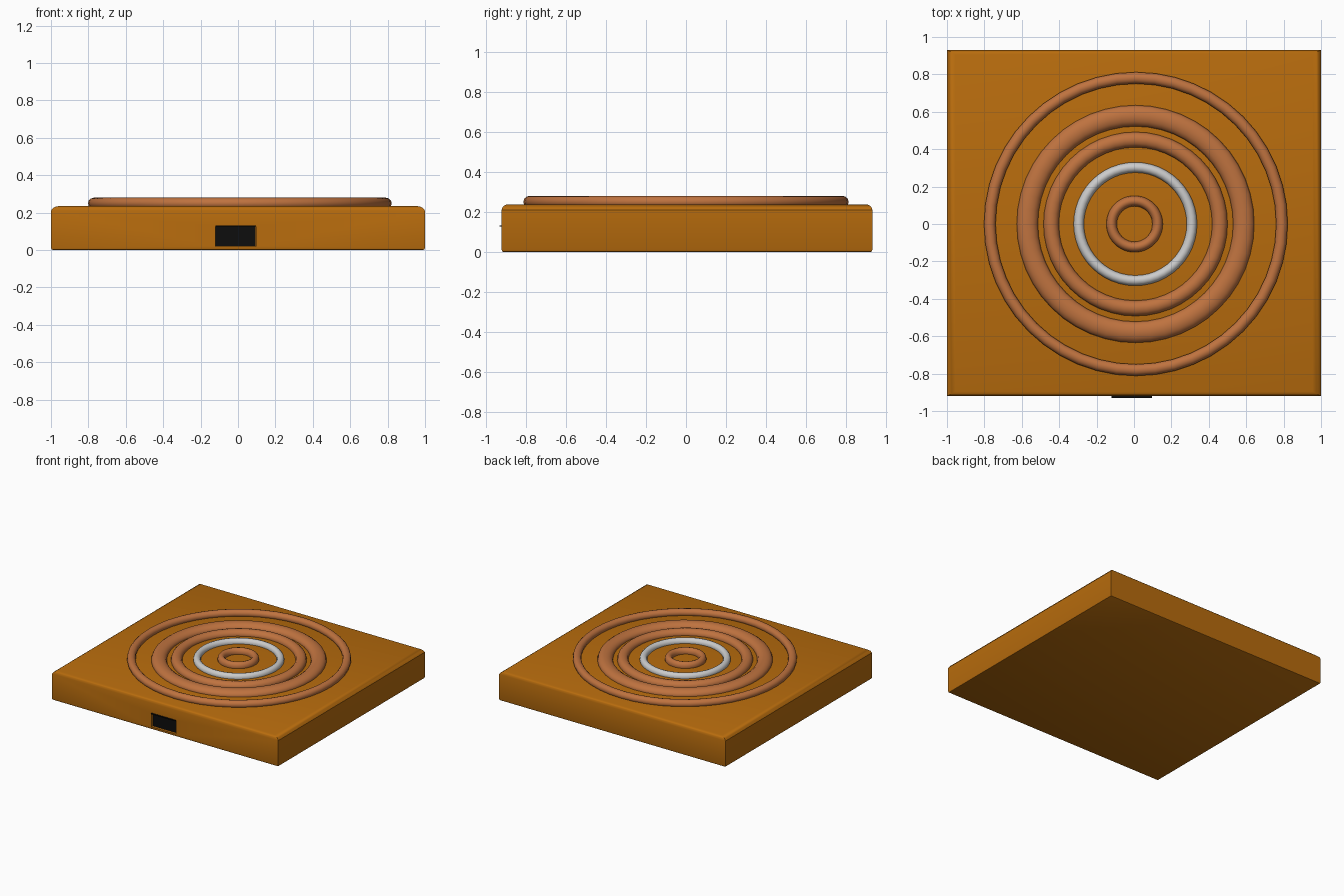
import bpy, bmesh, math

if "Cube" in bpy.data.objects:
    bpy.data.objects.remove(bpy.data.objects["Cube"])


def material(name, rgb):
    m = bpy.data.materials.new(name)
    m.diffuse_color = (*rgb, 1)
    m.use_nodes = True
    m.node_tree.nodes["Principled BSDF"].inputs["Base Color"].default_value = m.diffuse_color
    return m


wood = material("amber", (0.48, 0.15, 0.004))
copper = material("copper", (0.52, 0.17, 0.05))
black = material("black", (0.004, 0.004, 0.004))


def box(name, x0, x1, y0, y1, z0, z1, mat=None):
    bpy.ops.mesh.primitive_cube_add(
        size=1, location=((x0 + x1) / 2, (y0 + y1) / 2, (z0 + z1) / 2))
    ob = bpy.context.object
    ob.name = name
    ob.scale = (x1 - x0, y1 - y0, z1 - z0)
    if mat:
        ob.data.materials.append(mat)
    return ob


def ring(name, inner, outer, x, z, height, mat=None):
    major, minor = (inner + outer) / 2, (outer - inner) / 2
    bpy.ops.mesh.primitive_torus_add(
        major_radius=major, minor_radius=minor,
        major_segments=48, minor_segments=12, location=(x, 0, z))
    ob = bpy.context.object
    ob.name = name
    ob.scale.z = height / minor
    bpy.ops.object.shade_smooth()
    if mat:
        ob.data.materials.append(mat)
    return ob


# Base slab: stacked rectangles give rounded top and bottom rims
profile = [(0.0, 0.012, 0.008), (0.003, 0.004, 0.003), (0.012, 0, 0),
           (0.21, 0, 0), (0.224, 0.01, 0.005), (0.232, 0.025, 0.013),
           (0.236, 0.045, 0.024)]
bm = bmesh.new()
loops = []
for z, dx, dy in profile:
    hx, y0, y1 = 1 - dx, -0.92 + dy, 0.93 - dy
    loops.append([bm.verts.new(p) for p in
                  ((-hx, y0, z), (hx, y0, z), (hx, y1, z), (-hx, y1, z))])
for a, b in zip(loops, loops[1:]):
    for i in range(4):
        j = (i + 1) % 4
        bm.faces.new((a[i], a[j], b[j], b[i]))
bm.faces.new(loops[0][::-1])
bm.faces.new(loops[-1])
mesh = bpy.data.meshes.new("base_slab")
bm.to_mesh(mesh)
bm.free()
slab = bpy.data.objects.new("base_slab", mesh)
bpy.context.collection.objects.link(slab)
mesh.materials.append(wood)

# Shallow port recess in the front
cutter = box("port_cutter", -0.12, 0.095, -1.0, -0.897, 0.02, 0.13)
bpy.context.view_layer.objects.active = slab
cut = slab.modifiers.new("port", 'BOOLEAN')
cut.operation = 'DIFFERENCE'
cut.object = cutter
cut.solver = 'EXACT'
bpy.ops.object.modifier_apply(modifier=cut.name)
bpy.data.objects.remove(cutter)
bpy.ops.object.select_all(action='DESELECT')
slab.select_set(True)
bpy.ops.object.shade_smooth_by_angle(angle=math.radians(35))

# Black port panel and its thin upper lip
box("port_panel", -0.119, 0.094, -0.902, -0.89, 0.021, 0.129, black)
box("port_lip", -0.12, 0.095, -0.93, -0.90, 0.126, 0.132, black)

# Concentric rings on top
ring("outer_ring", 0.75, 0.812, 0.01, 0.25, 0.03, copper)
ring("wide_ring", 0.522, 0.635, 0.008, 0.238, 0.04, copper)
ring("middle_ring", 0.41, 0.492, 0.008, 0.24, 0.037, copper)
ring("grey_ring", 0.275, 0.33, 0.007, 0.242, 0.03)
ring("centre_ring", 0.095, 0.151, 0.003, 0.245, 0.034, copper)
